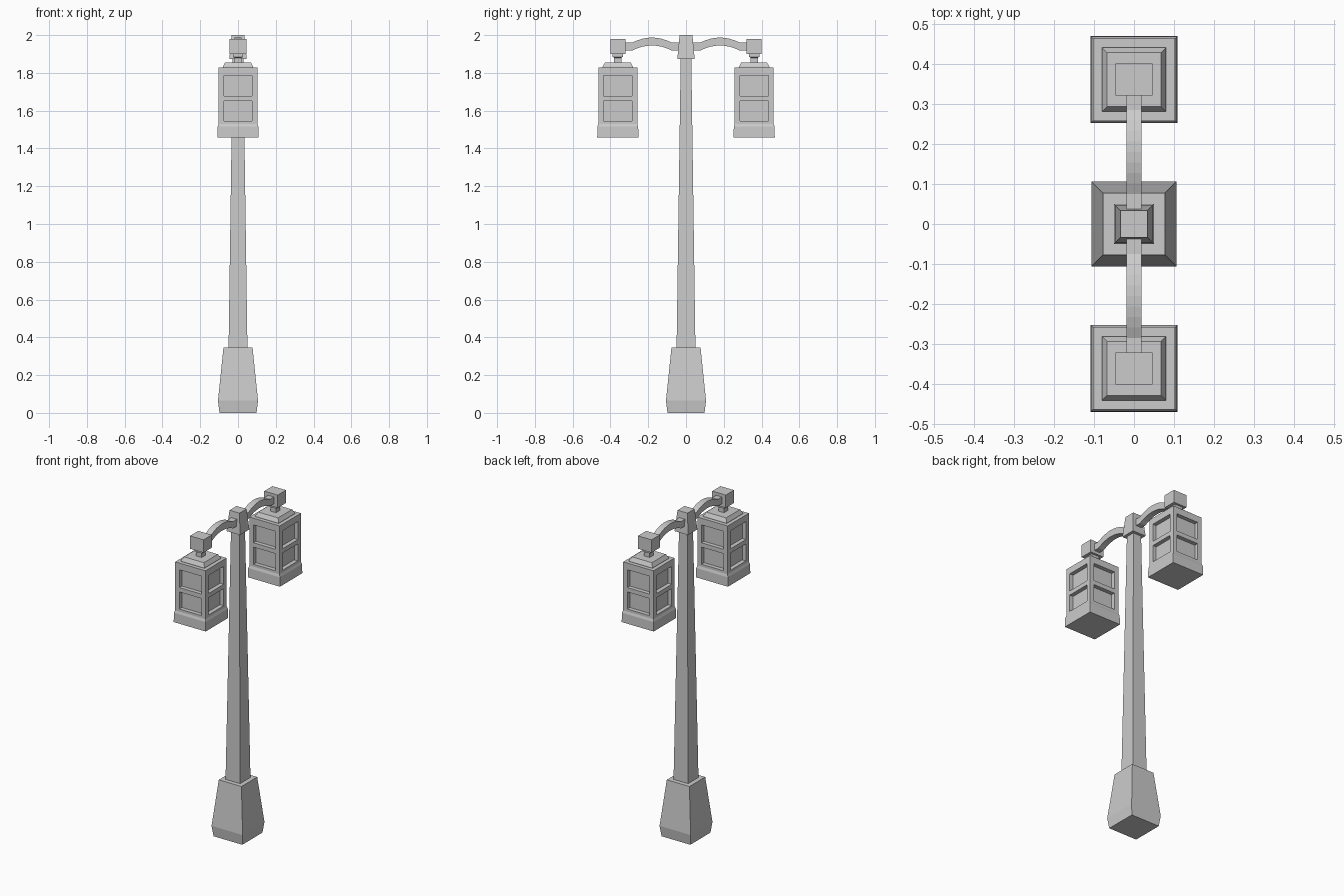
import bpy, bmesh
from mathutils import Vector

if "Cube" in bpy.data.objects:
    bpy.data.objects.remove(bpy.data.objects["Cube"])

LAMP_Y = 0.361


def finish(bm, name, y=0.0):
    bmesh.ops.recalc_face_normals(bm, faces=bm.faces[:])
    me = bpy.data.meshes.new(name)
    bm.to_mesh(me)
    bm.free()
    ob = bpy.data.objects.new(name, me)
    ob.location.y = y
    bpy.context.collection.objects.link(ob)
    return ob


def skin(loops):
    """Join four-sided loops into a closed solid."""
    bm = bmesh.new()
    rings = [[bm.verts.new(p) for p in loop] for loop in loops]
    for a, b in zip(rings, rings[1:]):
        for i in range(4):
            j = (i + 1) % 4
            bm.faces.new((a[i], a[j], b[j], b[i]))
    bm.faces.new(rings[0])
    bm.faces.new(rings[-1])
    return bm


def tower(profile):
    """Square stack from (half x, half y, z) levels."""
    return skin([[(-x, -y, z), (x, -y, z), (x, y, z), (-x, y, z)] for x, y, z in profile])


def cut_windows(bm, depth, half_width, half_body, rows):
    """Recess two panes into every side of the lantern."""
    for z0, z1 in rows:
        mid = (z0 + z1) / 2
        bm.normal_update()
        sides = [f for f in bm.faces if abs(f.normal.z) < 0.01
                 and min(v.co.z for v in f.verts) < mid < max(v.co.z for v in f.verts)]
        for f in sides:
            n = Vector([round(c) for c in f.normal])
            t = Vector((-n.y, n.x, 0))
            for d in (half_body, half_body - depth):
                bmesh.ops.inset_individual(bm, faces=[f], thickness=0.005)
                c = f.calc_center_median()
                for v in f.verts:
                    s = 1 if v.co.dot(t) > 0 else -1
                    z = z1 if v.co.z > c.z else z0
                    v.co = n * d + t * s * half_width + Vector((0, 0, z))


# Post
finish(tower([(.098, .098, 0), (.106, .106, .065), (.077, .077, .345)]), "post_base")
finish(tower([(.05, .05, .34), (.028, .028, 1.88)]), "post_shaft")
finish(tower([(.046, .046, 1.873), (.034, .034, 2.0)]), "post_cap")

for side, label in ((-1, "left"), (1, "right")):
    # Arched arm
    path = [(.02, 1.939)]
    for i in range(9):
        u = i / 4 - 1
        path.append((.18 + .105 * u, 1.939 + .027 * (1 - u * u)))
    path.append((.335, 1.939))
    h, w = .021, .019
    finish(skin([[(-w, side * y, z - h), (w, side * y, z - h),
                  (w, side * y, z + h), (-w, side * y, z + h)] for y, z in path]),
           "arm_" + label)

    # Hanger block, stem and lid
    y = side * LAMP_Y
    finish(tower([(.046, .04, 1.9), (.046, .04, 1.979)]), "hanger_block_" + label, y)
    finish(tower([(.019, .019, 1.85), (.019, .019, 1.88), (.027, .027, 1.885),
                  (.027, .027, 1.905)]), "hanger_stem_" + label, y)
    finish(tower([(.08, .08, 1.82), (.08, .08, 1.833), (.068, .068, 1.855)]),
           "lantern_lid_" + label, y)

    # Lantern with recessed panes and flared foot
    hb = .103
    bm = tower([(.109, .109, 1.458), (.108, .108, 1.515), (hb, hb, 1.53),
                (hb, hb, 1.663), (hb, hb, 1.828)])
    cut_windows(bm, .025, .075, hb, [(1.677, 1.787), (1.545, 1.65)])
    finish(bm, "lantern_" + label, y)
